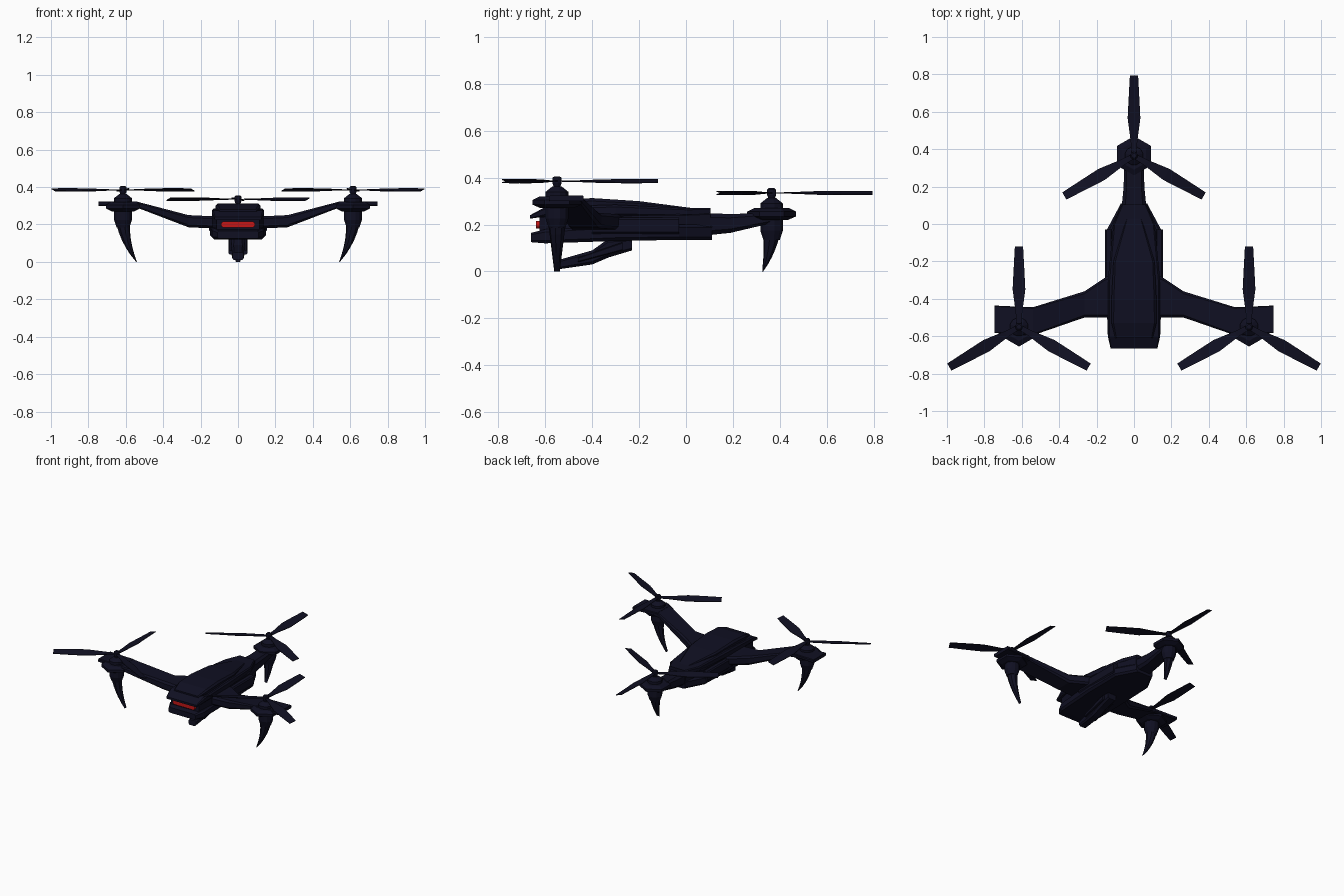
import bpy, bmesh, math
from mathutils import Matrix, Vector

cube = bpy.data.objects.get("Cube")
if cube:
    bpy.data.objects.remove(cube, do_unlink=True)


def material(name, red, green, blue):
    mat = bpy.data.materials.new(name)
    mat.use_nodes = True
    mat.diffuse_color = (red, green, blue, 1)
    bsdf = mat.node_tree.nodes["Principled BSDF"]
    bsdf.inputs["Base Color"].default_value = mat.diffuse_color
    return mat


NAVY = material("dark navy", red=.005, green=.005, blue=.016)
RED = material("signal red", red=.55, green=.008, blue=.008)


def finish(name, bm, mat=NAVY, mirror=False):
    bmesh.ops.recalc_face_normals(bm, faces=bm.faces)
    mesh = bpy.data.meshes.new(name)
    bm.to_mesh(mesh)
    bm.free()
    mesh.materials.append(mat)
    part = bpy.data.objects.new(name, mesh)
    bpy.context.collection.objects.link(part)
    if mirror:
        part.modifiers.new("mirror", "MIRROR")


def add_loft(bm, rings):
    """Skin a row of equal rings and cap both ends."""
    rows = [[bm.verts.new(point) for point in ring] for ring in rings]
    for near, far in zip(rows, rows[1:]):
        for i in range(len(near)):
            bm.faces.new((near[i - 1], near[i], far[i], far[i - 1]))
    bm.faces.new(rows[0])
    bm.faces.new(rows[-1])


def station(at, half, low, high, middle=0):
    """Chamfered rectangle as (position, side, height) points."""
    centre, tall = (low + high) / 2, (high - low) / 2
    cut = min(half, tall) * .4
    corners = [(half - cut, tall), (half, tall - cut)]
    quarter = corners + [(u, -v) for u, v in reversed(corners)]
    outline = quarter + [(-u, -v) for u, v in quarter]
    return [(at, middle + u, centre + v) for u, v in outline]


def body(name, *stations, mirror=False, offset=0):
    """Loft from front to back, optionally moved sideways."""
    bm = bmesh.new()
    add_loft(bm, [[(side + offset, along, up) for along, side, up in ring]
                  for ring in stations])
    finish(name, bm, mirror=mirror)


def arm(name, *stations):
    """Loft outward along x, mirrored to both sides."""
    bm = bmesh.new()
    add_loft(bm, stations)
    finish(name, bm, mirror=True)


def turned(name, centre, profile, sides=12, mirror=False):
    """Faceted turned part; profile holds (radius, height)."""
    bm = bmesh.new()
    angles = [math.tau * (i + .5) / sides for i in range(sides)]
    add_loft(bm, [[(centre.x + radius * math.cos(a), centre.y + radius * math.sin(a), height)
                   for a in angles] for radius, height in profile])
    finish(name, bm, mirror=mirror)


# Fuselage layers
body("lower_hull",
     station(at=-.66, half=.11, low=.125, high=.165),
     station(at=-.6, half=.14, low=.12, high=.18),
     station(at=-.3, half=.15, low=.13, high=.2),
     station(at=-.03, half=.145, low=.135, high=.2),
     station(at=.11, half=.07, low=.135, high=.2))
body("middle_hull",
     station(at=-.625, half=.115, low=.15, high=.25),
     station(at=-.5, half=.135, low=.15, high=.26),
     station(at=-.03, half=.12, low=.15, high=.26),
     station(at=.105, half=.07, low=.14, high=.27))
body("upper_shell",
     station(at=-.665, half=.125, low=.225, high=.24),
     station(at=-.6, half=.14, low=.235, high=.275),
     station(at=-.3, half=.14, low=.235, high=.285),
     station(at=0, half=.11, low=.235, high=.27),
     station(at=.105, half=.065, low=.24, high=.27))
body("canopy",
     station(at=-.61, half=.1, low=.25, high=.28),
     station(at=-.53, half=.12, low=.25, high=.305),
     station(at=-.4, half=.12, low=.25, high=.313),
     station(at=-.2, half=.11, low=.25, high=.3),
     station(at=.03, half=.04, low=.25, high=.27))
body("side_panel",
     station(at=-.4, half=.02, low=.16, high=.23),
     station(at=-.03, half=.02, low=.16, high=.23),
     offset=.135, mirror=True)

# Front light: a bar with rounded ends
bm = bmesh.new()
radius, reach = .016, .075
turns = [math.tau * (i + .5) / 16 for i in range(16)]
add_loft(bm, [[(math.copysign(reach, math.cos(a)) + radius * math.cos(a),
                depth, .2 + radius * math.sin(a)) for a in turns]
              for depth in (-.64, -.6)])
finish("front_light", bm, RED)

# Camera boom slung below the fuselage
body("camera_boom",
     station(at=-.54, half=.03, low=.01, high=.05),
     station(at=-.4, half=.035, low=.03, high=.09),
     station(at=-.33, half=.035, low=.06, high=.14),
     station(at=-.23, half=.035, low=.09, high=.14))
body("camera_boom_cheek",
     station(at=-.46, half=.01, low=.04, high=.06),
     station(at=-.27, half=.01, low=.09, high=.125),
     offset=.04, mirror=True)

# Arms and tail boom
arm("front_arm",
    station(at=.1, middle=-.38, half=.12, low=.18, high=.245),
    station(at=.16, middle=-.395, half=.105, low=.18, high=.245),
    station(at=.265, middle=-.43, half=.07, low=.185, high=.25),
    station(at=.54, middle=-.52, half=.075, low=.29, high=.322),
    station(at=.63, middle=-.52, half=.075, low=.3, high=.324))
body("tail_boom",
     station(at=.05, half=.07, low=.15, high=.25),
     station(at=.19, half=.056, low=.165, high=.245),
     station(at=.36, half=.05, low=.205, high=.25))

# Pods at the arm ends
arm("front_pod_wing",
    station(at=.55, middle=-.515, half=.07, low=.3, high=.324),
    station(at=.745, middle=-.51, half=.074, low=.3, high=.324))


def rotor_unit(label, centre, top, inward, tip, mirror=False):
    """Pod, motor, propeller and landing leg around one upright axis."""
    turned(label + "_pod", centre,
           [(.07, top - .115), (.105, top - .1), (.105, top - .08), (.075, top - .065)],
           sides=6, mirror=mirror)
    turned(label + "_motor", centre,
           [(.036, top - .2), (.05, top - .16), (.05, top - .045), (.02, top - .022)],
           mirror=mirror)
    turned(label + "_hub", centre,
           [(.012, top - .03), (.02, top - .008), (.02, top + .014), (.013, top + .02)],
           mirror=mirror)

    # Three tapered blades with a slight pitch
    bm = bmesh.new()
    for blade in range(3):
        place = Matrix.Translation(centre + Vector((0, 0, top)))
        place @= Matrix.Rotation(math.tau * (blade / 3 + .25), 4, "Z")
        rings = []
        for along, half in ((0, .012), (.08, .018), (.2, .034), (.3, .029), (.43, .022)):
            pitch = half * math.sin(math.pi * along) * .3
            lead, trail = Vector((along, half, pitch)), Vector((along, -half, -pitch))
            thick = Vector((0, 0, .002))
            rings.append([place @ corner for corner in
                          (trail - thick, lead - thick, lead + thick, trail + thick)])
        add_loft(bm, rings)
    finish(label + "_propeller", bm, mirror=mirror)

    # Leg thins and curves inward toward the ground
    bm = bmesh.new()
    across = inward.cross(Vector((0, 0, 1)))
    rings = []
    for step in range(7):
        height = step / 6
        middle = centre + inward * tip * (1 - height) ** 2
        middle.z = height * (top - .15)
        depth = inward * (.002 + .04 * height ** .8)
        width = across * (.012 + .03 * height)
        rings.append([middle + depth * math.cos(a) + width * math.sin(a)
                      for a in turns[::2]])
    add_loft(bm, rings)
    finish(label + "_leg", bm, mirror=mirror)


rotor_unit("front", centre=Vector((.615, -.55, 0)), top=.385,
           inward=Vector((-1, 0, 0)), tip=.072, mirror=True)
rotor_unit("rear", centre=Vector((0, .365, 0)), top=.335,
           inward=Vector((0, -1, 0)), tip=.038)
